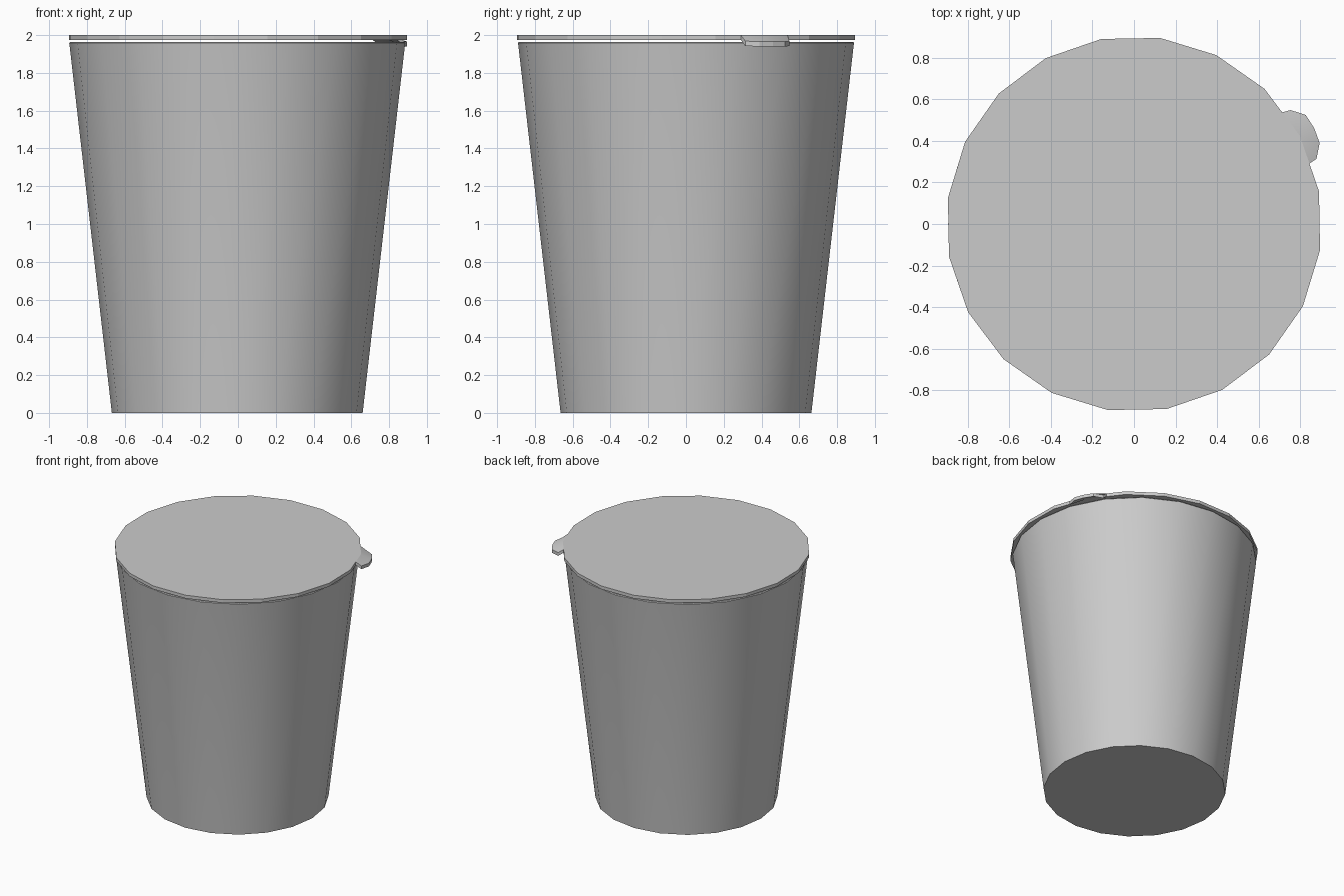
import bpy, bmesh
from math import cos, sin, pi, radians

if "Cube" in bpy.data.objects:
    bpy.data.objects.remove(bpy.data.objects["Cube"])

SIDES = 20


def make_object(name, bm):
    bmesh.ops.recalc_face_normals(bm, faces=bm.faces)
    mesh = bpy.data.meshes.new(name)
    bm.to_mesh(mesh)
    bm.free()
    obj = bpy.data.objects.new(name, mesh)
    bpy.context.collection.objects.link(obj)
    return obj


# Tapered cup: outer wall, small rounded rim, thin inner wall
profile = [(0.664, 0), (0.888, 1.948), (0.89, 1.958), (0.885, 1.964),
           (0.862, 1.964), (0.645, 0.03)]
bm = bmesh.new()
rings = [[bm.verts.new((r * cos(2 * pi * i / SIDES), r * sin(2 * pi * i / SIDES), z))
          for i in range(SIDES)] for r, z in profile]
for a, b in zip(rings, rings[1:]):
    for i in range(SIDES):
        j = (i + 1) % SIDES
        bm.faces.new((a[i], a[j], b[j], b[i]))
bm.faces.new(rings[0])
bm.faces.new(rings[-1])
cup = make_object("cup", bm)
cup.location.x = -0.004
bpy.context.view_layer.objects.active = cup
cup.select_set(True)
bpy.ops.object.shade_smooth_by_angle(angle=radians(40))

# Foil lid: a slightly turned disc with a pull tab bent down at one corner
LID_R, TAB_ANGLE = 0.904, radians(28)
bm = bmesh.new()


def tab_point(u, v, z):
    c, s = cos(TAB_ANGLE), sin(TAB_ANGLE)
    return bm.verts.new((u * c - v * s, u * s + v * c, z))


step = 2 * pi / SIDES
corners = [tab_point(LID_R * cos(k * step), LID_R * sin(k * step), 2) for k in range(SIDES)]
mid_u, mid_v = LID_R * (1 + cos(step)) / 2, LID_R * sin(step) / 2
left, right = tab_point(mid_u, mid_v, 2), tab_point(mid_u, -mid_v, 2)
tip = corners[0]
bm.faces.new([tip, left] + corners[1:] + [right])

# Tab outline in the tab's own axes
outer = [tab_point(u, v, z) for u, v, z in
         [(0.923, 0.13, 1.968), (0.976, 0.075, 1.966), (0.982, 0, 1.966),
          (0.972, -0.075, 1.966), (0.923, -0.135, 1.968)]]
for face in ([left, tip, outer[1], outer[0]], [tip, outer[2], outer[1]],
             [tip, outer[3], outer[2]], [tip, right, outer[4], outer[3]]):
    bm.faces.new(face).smooth = True

# Thickness
ext = bmesh.ops.extrude_face_region(bm, geom=bm.faces[:], use_keep_orig=True)
for v in ext["geom"]:
    if isinstance(v, bmesh.types.BMVert):
        v.co.z -= 0.026
bm.normal_update()
for f in bm.faces:
    if abs(f.normal.z) < 0.1:
        f.smooth = False
make_object("foil_lid", bm)
